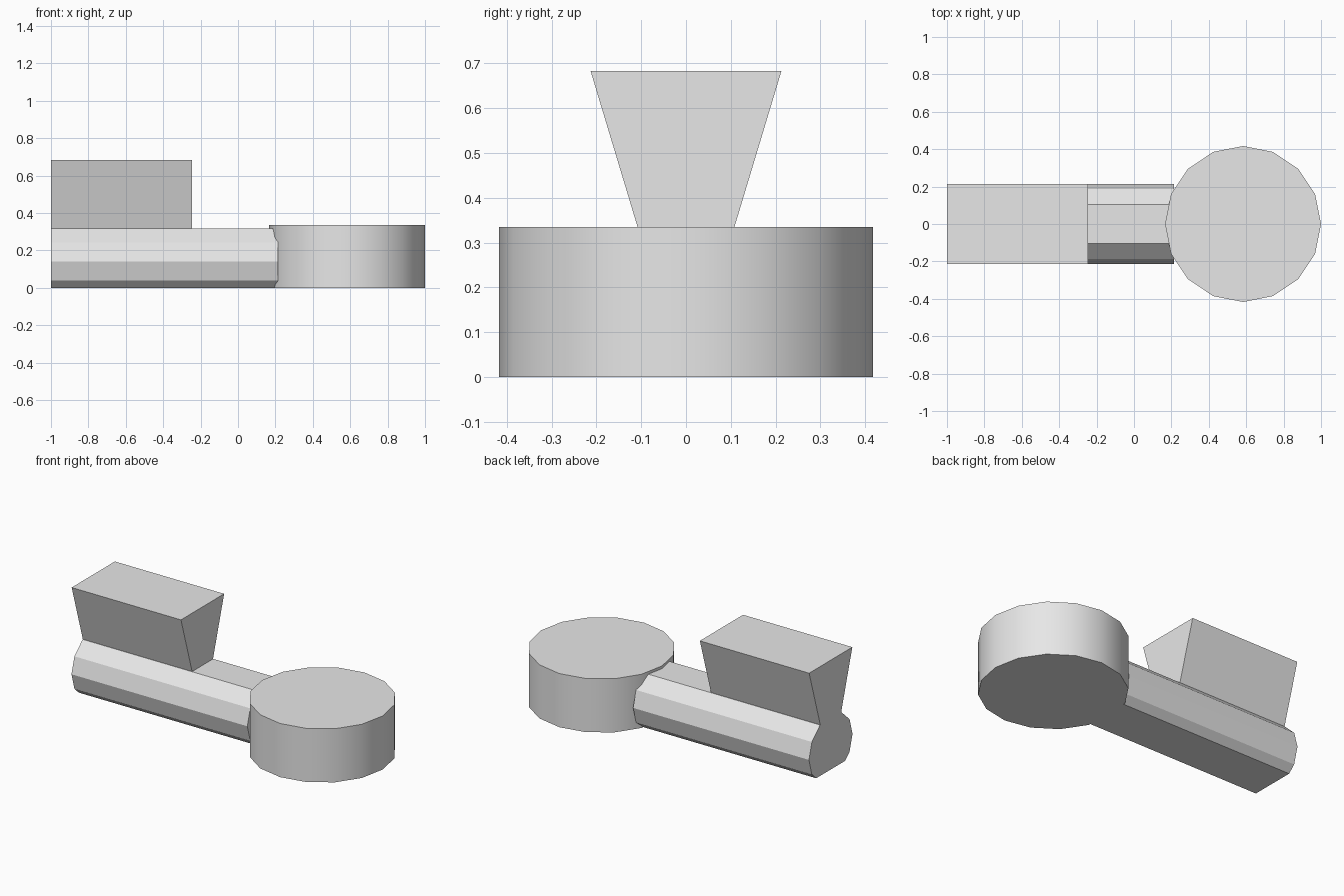
import bpy
import bmesh
from math import cos, sin, pi, radians

cube = bpy.data.objects.get("Cube")
if cube:
    bpy.data.objects.remove(cube, do_unlink=True)

# Single flat colour
grey = bpy.data.materials.new("light_grey")
grey.use_nodes = True
colour = (0.8, 0.8, 0.8, 1)
grey.diffuse_color = colour
grey.node_tree.nodes["Principled BSDF"].inputs["Base Color"].default_value = colour


def extrude_profile(name, profile, axis, start, end):
    """Extrude a 2D outline along x (outline in y, z) or z (outline in x, y)."""
    bm = bmesh.new()
    if axis == "x":
        points = [(start, a, b) for a, b in profile]
        offset = (end - start, 0, 0)
    else:
        points = [(a, b, start) for a, b in profile]
        offset = (0, 0, end - start)
    face = bm.faces.new([bm.verts.new(p) for p in points])
    result = bmesh.ops.extrude_face_region(bm, geom=[face], use_keep_orig=True)
    moved = [v for v in result["geom"] if isinstance(v, bmesh.types.BMVert)]
    bmesh.ops.translate(bm, verts=moved, vec=offset)
    bmesh.ops.recalc_face_normals(bm, faces=bm.faces)
    mesh = bpy.data.meshes.new(name)
    bm.to_mesh(mesh)
    bm.free()
    mesh.materials.append(grey)
    obj = bpy.data.objects.new(name, mesh)
    bpy.context.collection.objects.link(obj)
    return obj


def mirrored(half):
    """Close a symmetric outline from its positive half."""
    return half + [(-a, b) for a, b in reversed(half)]


# Long faceted bar with a flat underside
extrude_profile("bar", mirrored([
    (0.143, 0), (0.186, 0.04), (0.215, 0.142), (0.186, 0.243), (0.105, 0.318),
]), "x", -1, 0.215)

# Flared block on top of the bar
extrude_profile("flared_block", mirrored([(0.103, 0.318), (0.213, 0.683)]),
                "x", -1, -0.245)

# Round drum at the far end
sides, radius = 16, 0.417
circle = [(0.583 + radius * cos(2 * pi * i / sides), radius * sin(2 * pi * i / sides))
          for i in range(sides)]
drum = extrude_profile("drum", circle, "z", 0, 0.335)
bpy.ops.object.select_all(action="DESELECT")
drum.select_set(True)
bpy.context.view_layer.objects.active = drum
bpy.ops.object.shade_smooth_by_angle(angle=radians(30))
